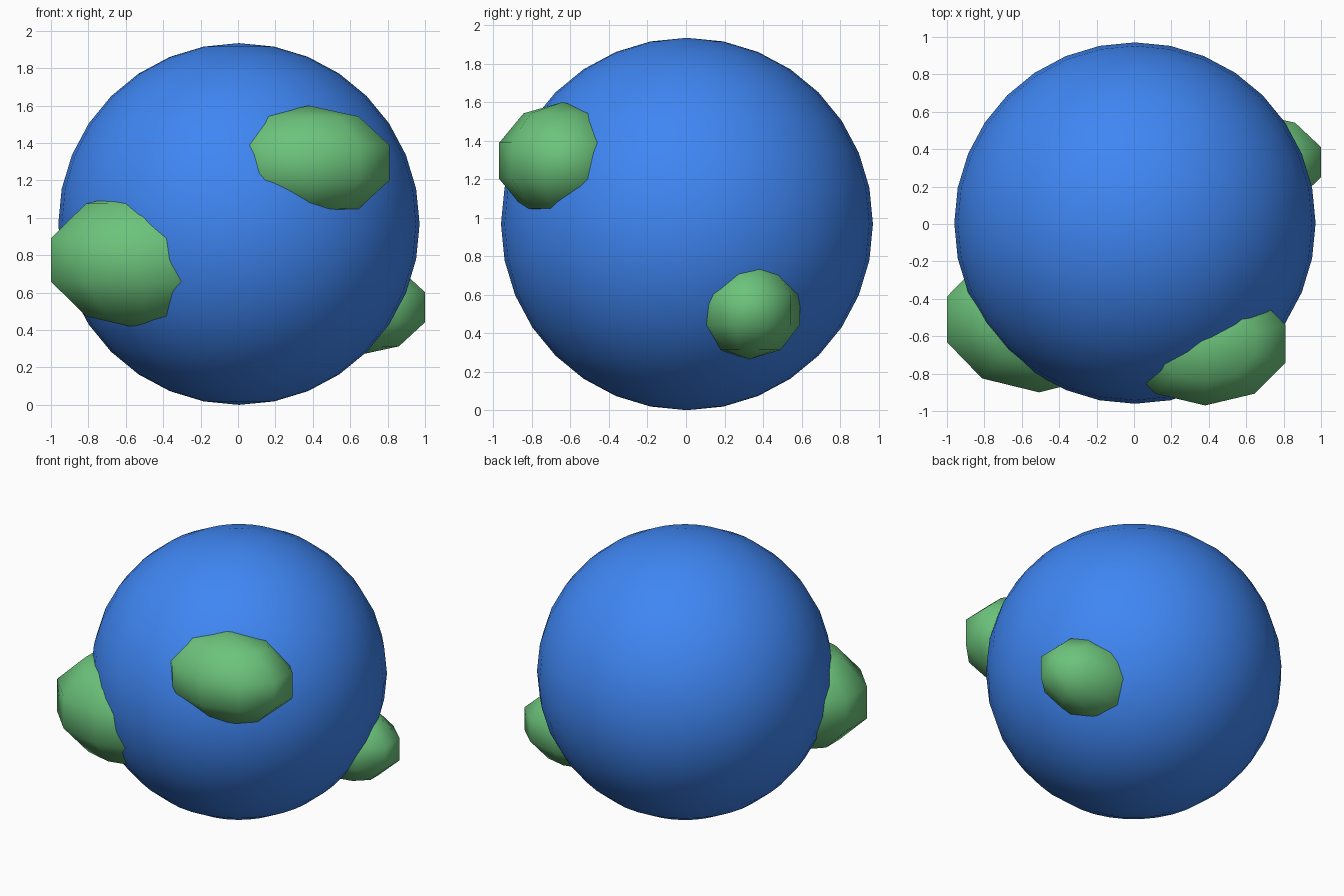
import bpy

if "Cube" in bpy.data.objects:
    bpy.data.objects.remove(bpy.data.objects["Cube"])


def material(name, rgb):
    mat = bpy.data.materials.new(name)
    mat.diffuse_color = (*rgb, 1)
    mat.use_nodes = True
    mat.node_tree.nodes["Principled BSDF"].inputs["Base Color"].default_value = mat.diffuse_color
    return mat


def ball(name, centre, radii, segments, rings, mat):
    bpy.ops.mesh.primitive_uv_sphere_add(segments=segments, ring_count=rings, radius=1)
    obj = bpy.context.object
    obj.name = name
    obj.scale = radii
    bpy.ops.object.transform_apply(location=False, rotation=False, scale=True)
    obj.location = centre
    bpy.ops.object.shade_smooth()
    obj.data.materials.append(mat)
    return obj


blue = material("ocean_blue", (0.05, 0.24, 0.9))
green = material("land_green", (0.15, 0.55, 0.2))

# Ocean globe
ball("ocean", (0.005, 0.005, 0.967), (0.966, 0.966, 0.967), 32, 16, blue)

# Land masses: coarse flattened balls half sunk into the globe
lands = [
    ("land_upper_right", (0.38, -0.64, 1.295), (0.475, 0.347, 0.305)),
    ("land_left", (-0.508, -0.51, 0.775), (0.545, 0.41, 0.372)),
    ("land_lower_right", (0.635, 0.33, 0.522), (0.404, 0.275, 0.258)),
]
for name, centre, radii in lands:
    ball(name, centre, radii, 10, 5, green)
